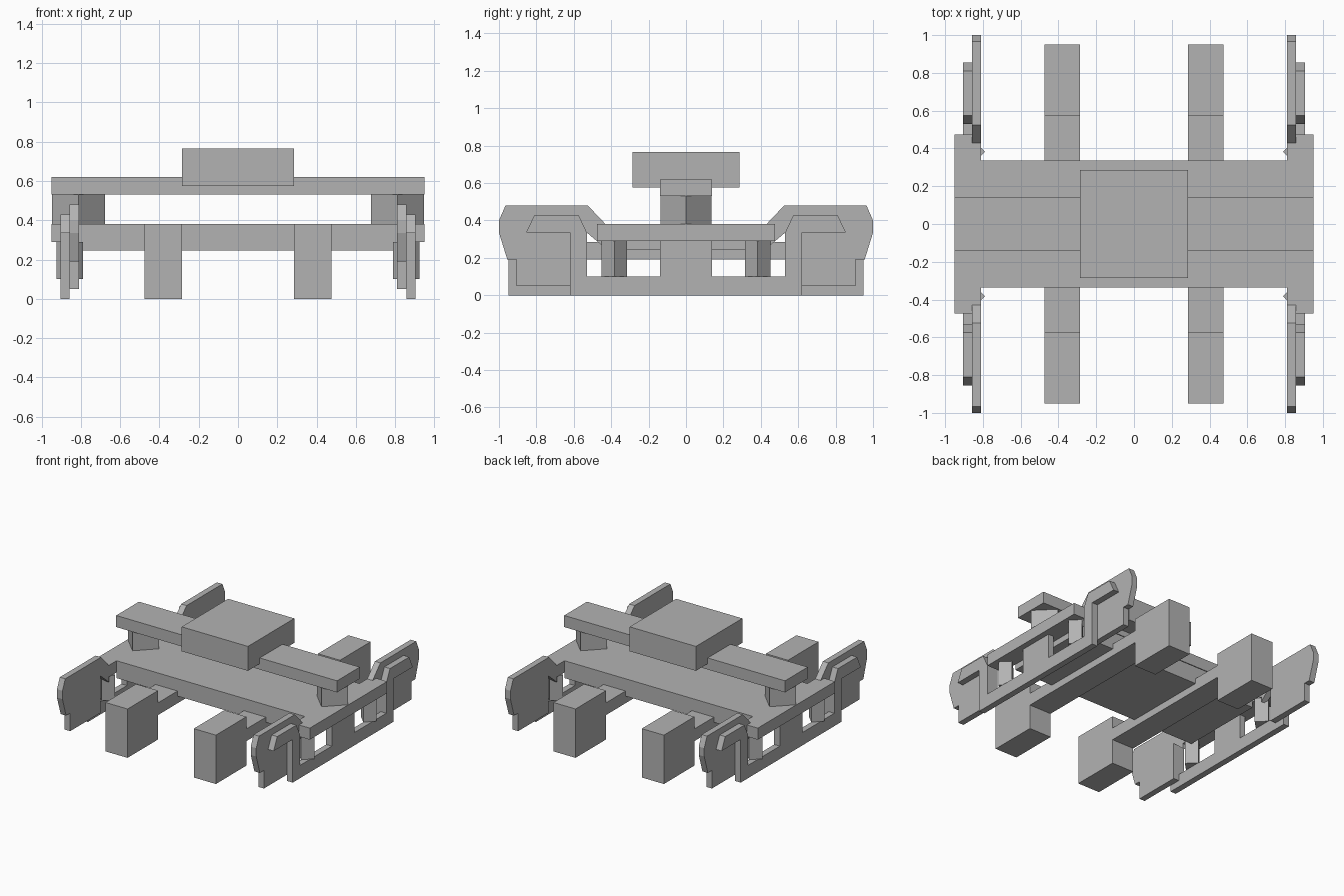
import bpy, bmesh
from mathutils import Matrix
from math import pi

cube = bpy.data.objects.get("Cube")
if cube:
    bpy.data.objects.remove(cube, do_unlink=True)

grey = bpy.data.materials.new("plain grey")
grey.use_nodes = True
colour = (0.45, 0.45, 0.45, 1)
grey.diffuse_color = colour
grey.node_tree.nodes["Principled BSDF"].inputs["Base Color"].default_value = colour


def finish(name, bm):
    bmesh.ops.recalc_face_normals(bm, faces=bm.faces)
    mesh = bpy.data.meshes.new(name)
    bm.to_mesh(mesh)
    bm.free()
    mesh.materials.append(grey)
    obj = bpy.data.objects.new(name, mesh)
    bpy.context.collection.objects.link(obj)
    return obj


def prism(name, profile, axis, low, high):
    """Extrude a 2D outline along x (outline in y, z), y (x, z) or z (x, y)."""
    place = {"x": lambda a, b: (low, a, b),
             "y": lambda a, b: (a, low, b),
             "z": lambda a, b: (a, b, low)}[axis]
    step = [(high - low) * (axis == k) for k in "xyz"]
    bm = bmesh.new()
    face = bm.faces.new([bm.verts.new(place(a, b)) for a, b in profile])
    result = bmesh.ops.extrude_face_region(bm, geom=[face], use_keep_orig=True)
    verts = [v for v in result["geom"] if isinstance(v, bmesh.types.BMVert)]
    bmesh.ops.translate(bm, verts=verts, vec=step)
    return finish(name, bm)


def box(name, x, y, z):
    outline = [(x[0], y[0]), (x[1], y[0]), (x[1], y[1]), (x[0], y[1])]
    return prism(name, outline, "z", *z)


def diamond_post(name, x, y, radius, z0, z1):
    bm = bmesh.new()
    bmesh.ops.create_cone(bm, cap_ends=True, segments=4, radius1=radius,
                          radius2=radius, depth=z1 - z0)
    # Keep the corners on the x and y axes
    if abs(abs(bm.verts[:][0].co.x) - abs(bm.verts[:][0].co.y)) < 0.001:
        bmesh.ops.rotate(bm, verts=bm.verts, matrix=Matrix.Rotation(pi / 4, 3, "Z"))
    bmesh.ops.translate(bm, verts=bm.verts, vec=(x, y, (z0 + z1) / 2))
    return finish(name, bm)


def span(sign, a, b):
    return sorted((sign * a, sign * b))


# Centre block, swing beam and main cross plate
box("centre_block", (-0.285, 0.285), (-0.285, 0.285), (0.575, 0.765))
box("swing_beam", (-0.95, 0.95), (-0.14, 0.14), (0.53, 0.62))
box("cross_plate", (-0.81, 0.81), (-0.335, 0.335), (0.245, 0.38))

# Outlines of one end of the side frame, as (distance from centre, height)
inner_plate = [(0.905, 0.05), (0.905, 0.19), (0.955, 0.19), (1.0, 0.335),
               (1.0, 0.4), (0.965, 0.48), (0.525, 0.48), (0.43, 0.38),
               (0.43, 0.25), (0.53, 0.335), (0.53, 0.05)]
outer_arm = [(0.62, 0), (0.62, 0.335), (0.855, 0.335), (0.81, 0.43),
             (0.575, 0.43), (0.53, 0.335), (0.53, 0.1), (0.14, 0.1),
             (0.14, 0.29)]
outer_frame = outer_arm + [(-y, z) for y, z in reversed(outer_arm)]

# Longitudinal beam with deep ends and a raised middle
beam_half = [(0.95, 0), (0.95, 0.38), (0.575, 0.38), (0.575, 0.285)]
beam_under = [(-0.575, 0.19), (0.575, 0.19)]
beam = beam_half + [(-y, z) for y, z in reversed(beam_half)]
beam += [(-0.575, 0), beam_under[0], beam_under[1], (0.575, 0)]

for side, word in ((1, "left"), (-1, "right")):
    prism(f"{word}_long_beam", beam, "x", *span(side, 0.285, 0.475))
    box(f"{word}_plate_end", span(side, 0.81, 0.95), (-0.475, 0.475), (0.29, 0.38))
    prism(f"{word}_side_frame", outer_frame, "x", *span(side, 0.857, 0.905))
    diamond_post(f"{word}_upper_spring", side * 0.813, 0, 0.135, 0.38, 0.53)
    for end, label in ((-1, "front"), (1, "back")):
        outline = [(end * y, z) for y, z in inner_plate]
        prism(f"{word}_{label}_axle_guard", outline, "x", *span(side, 0.81, 0.857))
        diamond_post(f"{word}_{label}_lower_spring", side * 0.857, end * 0.383,
                     0.068, 0.1, 0.29)
